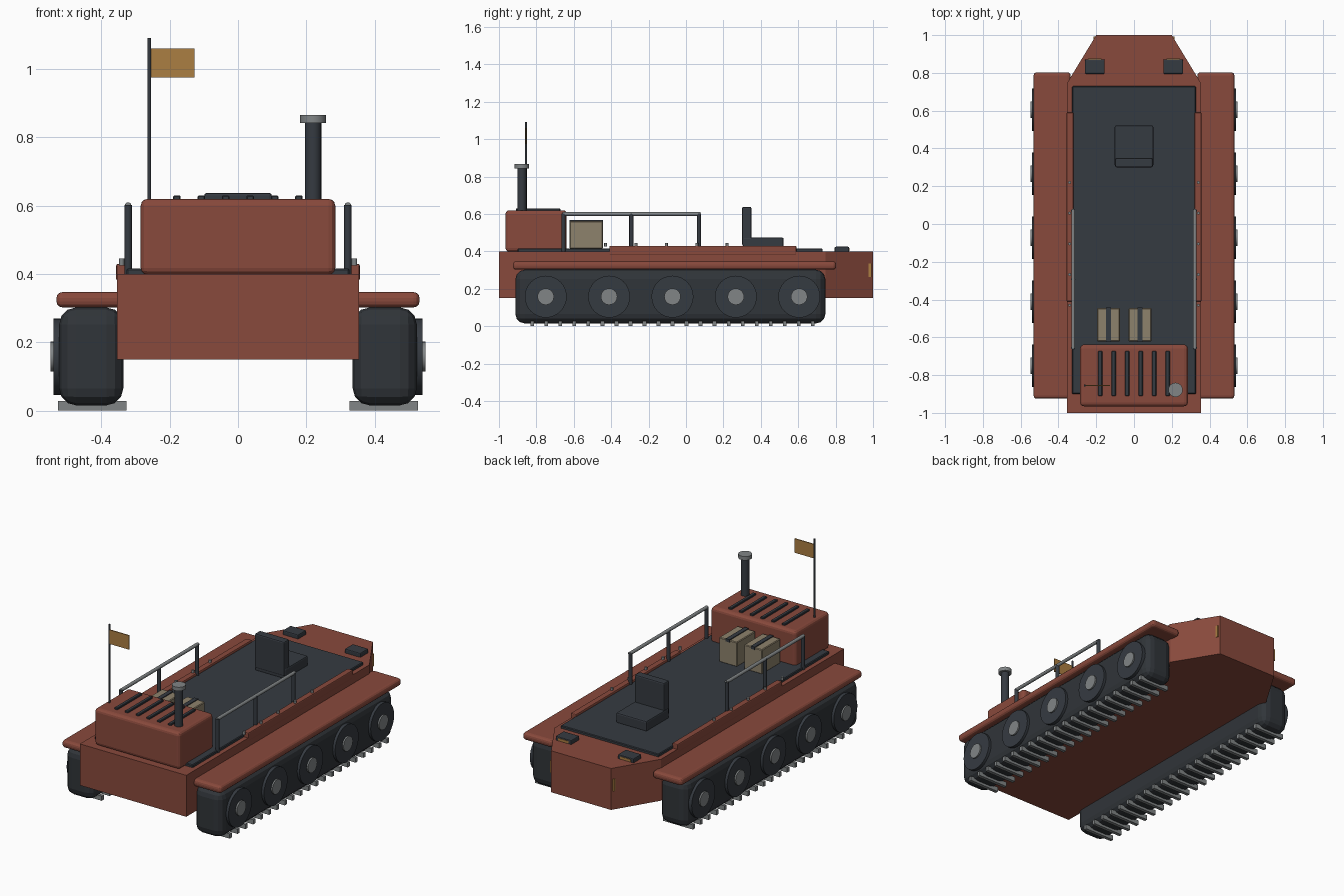
import bpy, bmesh, math
from mathutils import Matrix, Vector

if "Cube" in bpy.data.objects:
    bpy.data.objects.remove(bpy.data.objects["Cube"])


def material(name, rgb):
    m = bpy.data.materials.new(name)
    m.diffuse_color = (*rgb, 1)
    m.use_nodes = True
    m.node_tree.nodes["Principled BSDF"].inputs["Base Color"].default_value = m.diffuse_color
    return m


RED = material("rust red paint", (0.25, 0.067, 0.045))
DARK = material("dark slate", (0.036, 0.043, 0.053))
RUBBER = material("track rubber", (0.030, 0.035, 0.041))
METAL = material("worn metal", (0.22, 0.235, 0.24))
TAN = material("canvas tan", (0.27, 0.225, 0.15))
OCHRE = material("ochre", (0.41, 0.21, 0.055))


def finish(name, bm, mat):
    mesh = bpy.data.meshes.new(name)
    bmesh.ops.recalc_face_normals(bm, faces=bm.faces[:])
    bm.to_mesh(mesh)
    bm.free()
    mesh.materials.append(mat)
    ob = bpy.data.objects.new(name, mesh)
    bpy.context.collection.objects.link(ob)
    return ob


def box(name, mat, x, y, z, bevel=0, segments=2):
    """Box from (min, max) ranges on each axis."""
    bm = bmesh.new()
    bmesh.ops.create_cube(bm, size=1)
    for v in bm.verts:
        v.co = Vector([(r[0] + r[1]) / 2 + c * (r[1] - r[0])
                       for r, c in zip((x, y, z), v.co)])
    if bevel:
        bmesh.ops.bevel(bm, geom=bm.edges[:], offset=bevel, segments=segments,
                        profile=0.5, affect='EDGES', clamp_overlap=True)
    return finish(name, bm, mat)


def rod(name, mat, start, end, radius, sides=16):
    """Cylinder between two points with smooth sides and flat caps."""
    a, b = Vector(start), Vector(end)
    d = b - a
    bm = bmesh.new()
    turn = d.to_track_quat('Z', 'Y').to_matrix().to_4x4()
    bmesh.ops.create_cone(bm, cap_ends=True, segments=sides, radius1=radius,
                          radius2=radius, depth=d.length,
                          matrix=Matrix.Translation((a + b) / 2) @ turn)
    for f in bm.faces:
        f.smooth = len(f.verts) == 4
    return finish(name, bm, mat)


def span(s, a, b):
    """Range on the side s (-1 left, 1 right)."""
    return (min(s * a, s * b), max(s * a, s * b))


# hull with a tapered nose
bm = bmesh.new()
outline = [(-0.355, -1), (0.355, -1), (0.355, 0.745), (0.2, 1), (-0.2, 1), (-0.355, 0.745)]
base = bm.faces.new([bm.verts.new((x, y, 0.15)) for x, y in outline])
ext = bmesh.ops.extrude_face_region(bm, geom=[base])
bmesh.ops.translate(bm, vec=(0, 0, 0.25),
                    verts=[g for g in ext["geom"] if isinstance(g, bmesh.types.BMVert)])
finish("hull", bm, RED)

# deck floor
box("deck", DARK, (-0.327, 0.327), (-0.9, 0.73), (0.39, 0.416), 0.004, 1)

for s, side in ((-1, "left"), (1, "right")):
    # side coaming with bolts
    box(side + "_coaming", RED, span(s, 0.32, 0.357), (-0.41, 0.59), (0.38, 0.43), 0.006)
    for i in range(5):
        y = -0.43 + 0.1625 * i
        rod(f"{side}_bolt_{i}", METAL, (s * 0.341, y, 0.425), (s * 0.341, y, 0.445), 0.008, 8)

    # fender and track body
    box(side + "_fender", RED, span(s, 0.335, 0.532), (-0.925, 0.803), (0.302, 0.347), 0.018, 3)
    box(side + "_track", RUBBER, span(s, 0.336, 0.524), (-0.912, 0.745), (0.015, 0.302), 0.05, 3)

    # track cleats
    for i in range(21):
        y = -0.822 + 0.075 * i
        box(f"{side}_cleat_{i}", METAL, span(s, 0.327, 0.527), (y - 0.01, y + 0.01), (0, 0.028))

    # road wheels and hubs
    for i in range(5):
        y = -0.75 + 0.3388 * i
        rod(f"{side}_wheel_{i}", DARK, (s * 0.48, y, 0.158), (s * 0.54, y, 0.158), 0.112, 32)
        rod(f"{side}_hub_{i}", METAL, (s * 0.5, y, 0.158), (s * 0.549, y, 0.158), 0.044, 24)

    # hand rail
    for i in range(3):
        y = -0.655 + 0.3625 * i
        rod(f"{side}_rail_post_{i}", DARK, (s * 0.322, y, 0.4), (s * 0.322, y, 0.602), 0.011, 12)
    rod(side + "_hand_rail", METAL, (s * 0.322, -0.66, 0.6), (s * 0.322, 0.078, 0.6), 0.01, 12)

    # nose lamps and corner markers
    box(side + "_lamp_housing", DARK, span(s, 0.155, 0.26), (0.795, 0.872), (0.39, 0.425), 0.006)
    box(side + "_lamp_lens", OCHRE, span(s, 0.172, 0.243), (0.868, 0.875), (0.402, 0.417))
    box(side + "_corner_marker", OCHRE, span(s, 0.18, 0.214), (0.97, 0.992), (0.262, 0.335))

# engine housing with vents
box("engine_housing", RED, (-0.285, 0.285), (-0.965, -0.638), (0.398, 0.62), 0.02, 3)
for i in range(6):
    x = -0.179 + 0.0715 * i
    box(f"vent_{i}", DARK, (x - 0.011, x + 0.011), (-0.91, -0.672), (0.61, 0.63), 0.003, 1)

# exhaust stack
rod("exhaust_pipe", DARK, (0.22, -0.878, 0.6), (0.22, -0.878, 0.848), 0.024, 20)
rod("exhaust_cap", METAL, (0.22, -0.878, 0.843), (0.22, -0.878, 0.866), 0.038, 20)

# flag on its mast
rod("flag_mast", DARK, (-0.26, -0.855, 0.6), (-0.26, -0.855, 1.092), 0.006, 10)
box("flag", OCHRE, (-0.257, -0.127), (-0.858, -0.852), (0.975, 1.06))

# operator seat
box("seat_cushion", DARK, (-0.102, 0.102), (0.305, 0.522), (0.41, 0.474), 0.008)
box("seat_back", DARK, (-0.099, 0.099), (0.3, 0.35), (0.43, 0.638), 0.008)

# strapped supply packs
for i, x in enumerate((-0.135, 0.032)):
    box(f"pack_{i}", TAN, (x - 0.06, x + 0.06), (-0.622, -0.445), (0.414, 0.562), 0.004, 1)
    box(f"pack_strap_{i}", DARK, (x - 0.013, x + 0.013), (-0.624, -0.443), (0.55, 0.567))
